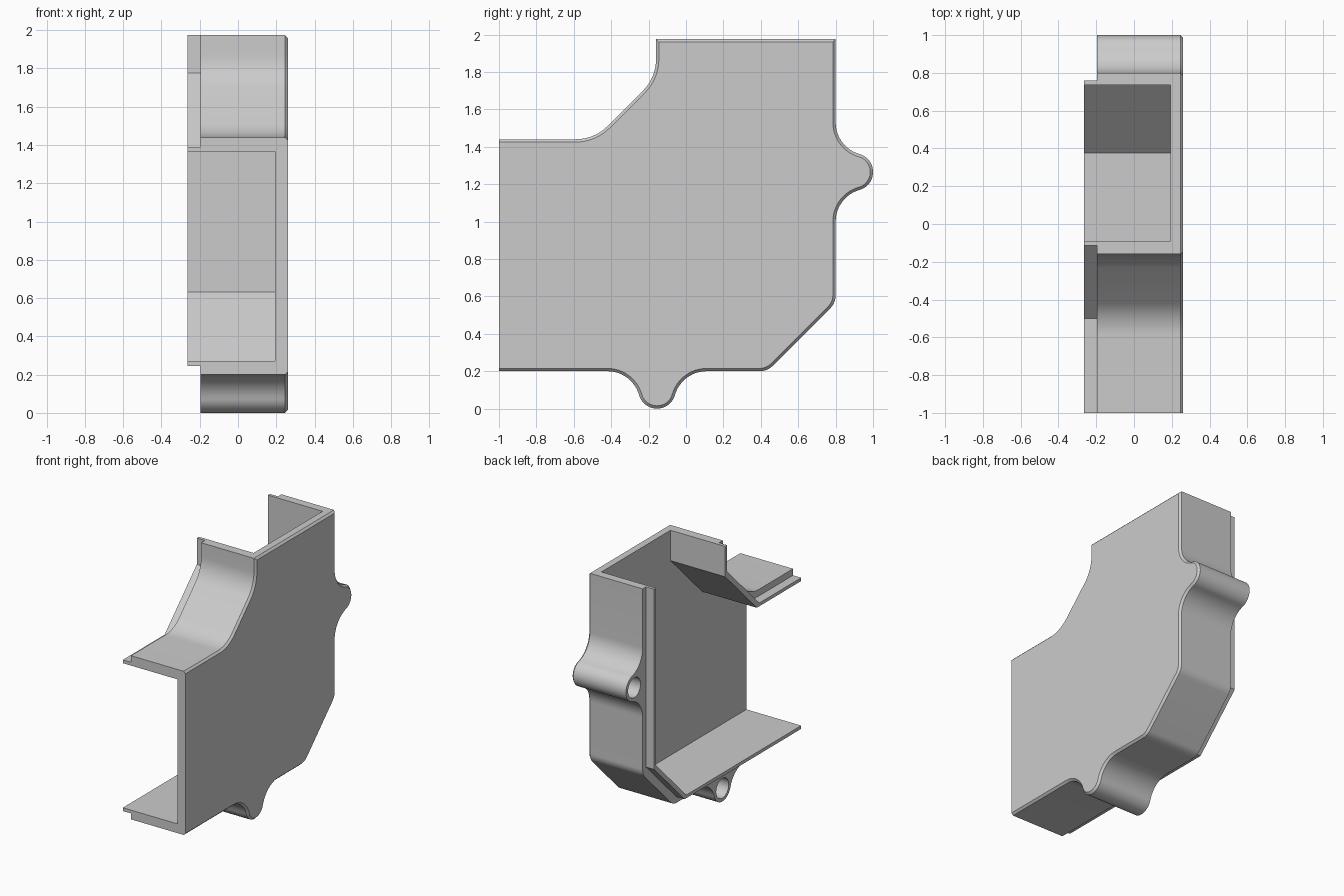
import bpy, bmesh
from math import radians, cos, sin, tan
from mathutils import Vector

if "Cube" in bpy.data.objects:
    bpy.data.objects.remove(bpy.data.objects["Cube"], do_unlink=True)

COLOUR = (0.6, 0.6, 0.6, 1)
grey = bpy.data.materials.new("plain grey")
grey.use_nodes = True
grey.diffuse_color = COLOUR
grey.node_tree.nodes["Principled BSDF"].inputs["Base Color"].default_value = COLOUR

OUTER_X, FLOOR_X, RIM_X, LIP_X = 0.26, 0.193, -0.197, -0.265
TOP, FRONT = 1.975, -1.0
BOSS_R, HOLE_R = 0.1, 0.075


def arc(cx, cy, r, a0, a1, n):
    angles = [radians(a0 + (a1 - a0) * i / n) for i in range(n + 1)]
    return [Vector((cx + r * cos(a), cy + r * sin(a))) for a in angles]


def boss(base, along, out):
    """Screw boss blended into a straight wall by two concave fillets."""
    path = (arc(-0.265, 0.176, 0.176, -90, -16, 12)
            + arc(0, BOSS_R, BOSS_R, 164, 16, 20)[1:-1]
            + arc(0.265, 0.176, 0.176, 196, 270, 12))
    return [Vector(base) + Vector(along) * p.x + Vector(out) * p.y for p in path]


def rounded(before, corner, after, r, n=8):
    """Fillet a 45 degree corner."""
    c = Vector(corner)
    a, b = (Vector(before) - c).normalized(), (Vector(after) - c).normalized()
    t = r * tan(radians(22.5))
    centre = c + (a + b).normalized() * (r / cos(radians(22.5)))
    s, e = c + a * t - centre, c + b * t - centre
    return [centre + s.lerp(e, i / n).normalized() * r for i in range(n + 1)]


def prism(name, outline, x0, x1, chamfer=0):
    """Extrude a (y, z) outline along x, optionally chamfering the x1 rim."""
    bm = bmesh.new()
    face = bm.faces.new([bm.verts.new((x0, p[0], p[1])) for p in outline])
    new = bmesh.ops.extrude_face_region(bm, geom=[face], use_keep_orig=True)["geom"]
    bmesh.ops.translate(bm, vec=(x1 - x0, 0, 0),
                        verts=[v for v in new if isinstance(v, bmesh.types.BMVert)])
    bmesh.ops.recalc_face_normals(bm, faces=bm.faces)
    if chamfer:
        rim = [e for e in bm.edges if all(abs(v.co.x - x1) < 1e-4 for v in e.verts)
               and not all(abs(v.co.y - FRONT) < 1e-4 for v in e.verts)]
        bmesh.ops.bevel(bm, geom=rim, offset=chamfer, segments=1, profile=0.5,
                        affect='EDGES', clamp_overlap=False)
    mesh = bpy.data.meshes.new(name)
    bm.to_mesh(mesh)
    bm.free()
    mesh.materials.append(grey)
    obj = bpy.data.objects.new(name, mesh)
    bpy.context.collection.objects.link(obj)
    return obj


def cut(obj, cutter):
    mod = obj.modifiers.new("cut", 'BOOLEAN')
    mod.operation, mod.solver, mod.object = 'DIFFERENCE', 'EXACT', cutter
    bpy.context.view_layer.objects.active = obj
    bpy.ops.object.modifier_apply(modifier=mod.name)


# Main housing outline, counter-clockwise in (y, z)
low_a, low_b = (0.435, 0.2), (0.8, 0.565)
up_a, up_b = (-0.16, 1.77), (-0.49, 1.44)
outline = [Vector((FRONT, 0.2))]
outline += boss((-0.155, 0.2), (1, 0), (0, -1))
outline += rounded((0, 0.2), low_a, low_b, 0.1)
outline += rounded(low_a, low_b, (0.8, 1), 0.1)
outline += boss((0.8, 1.265), (0, 1), (1, 0))
outline += [Vector((0.8, TOP)), Vector((-0.16, TOP))]
outline += rounded((-0.16, TOP), up_a, up_b, 0.24)
outline += rounded(up_a, up_b, (FRONT, 1.44), 0.24)
outline += [Vector((FRONT, 1.44))]
housing = prism("housing", outline, RIM_X, OUTER_X, 0.015)

# Thin locating lip along the open rim
lip = prism("locating_lip", [
    (FRONT, 0.245), (0.395, 0.245), (0.76, 0.61), (0.76, TOP),
    (-0.115, TOP), (-0.115, 1.775), (-0.5, 1.39), (FRONT, 1.39)], LIP_X, RIM_X)

# Cavity, open to the front, the top and the right
cavity = prism("cavity_cutter", [
    (-1.2, 0.27), (0.375, 0.27), (0.737, 0.632), (0.737, 2.2),
    (-0.09, 2.2), (-0.09, 1.745), (-0.47, 1.365), (-1.2, 1.365)], -0.5, FLOOR_X)
cutters = [cavity]

# Blind screw holes in the bosses
for y, z in ((-0.155, 0.1), (0.9, 1.265)):
    cutters.append(prism("hole_cutter", arc(y, z, HOLE_R, 0, 360, 32)[:-1], -0.5, FLOOR_X))

for c in cutters:
    c.hide_render = True
    cut(housing, c)
cut(lip, cavity)
for c in cutters:
    bpy.data.objects.remove(c, do_unlink=True)

# Smooth the curved walls, keep the corners crisp
bpy.ops.object.select_all(action='DESELECT')
for obj in (housing, lip):
    obj.select_set(True)
bpy.context.view_layer.objects.active = housing
bpy.ops.object.shade_smooth_by_angle(angle=radians(25))
